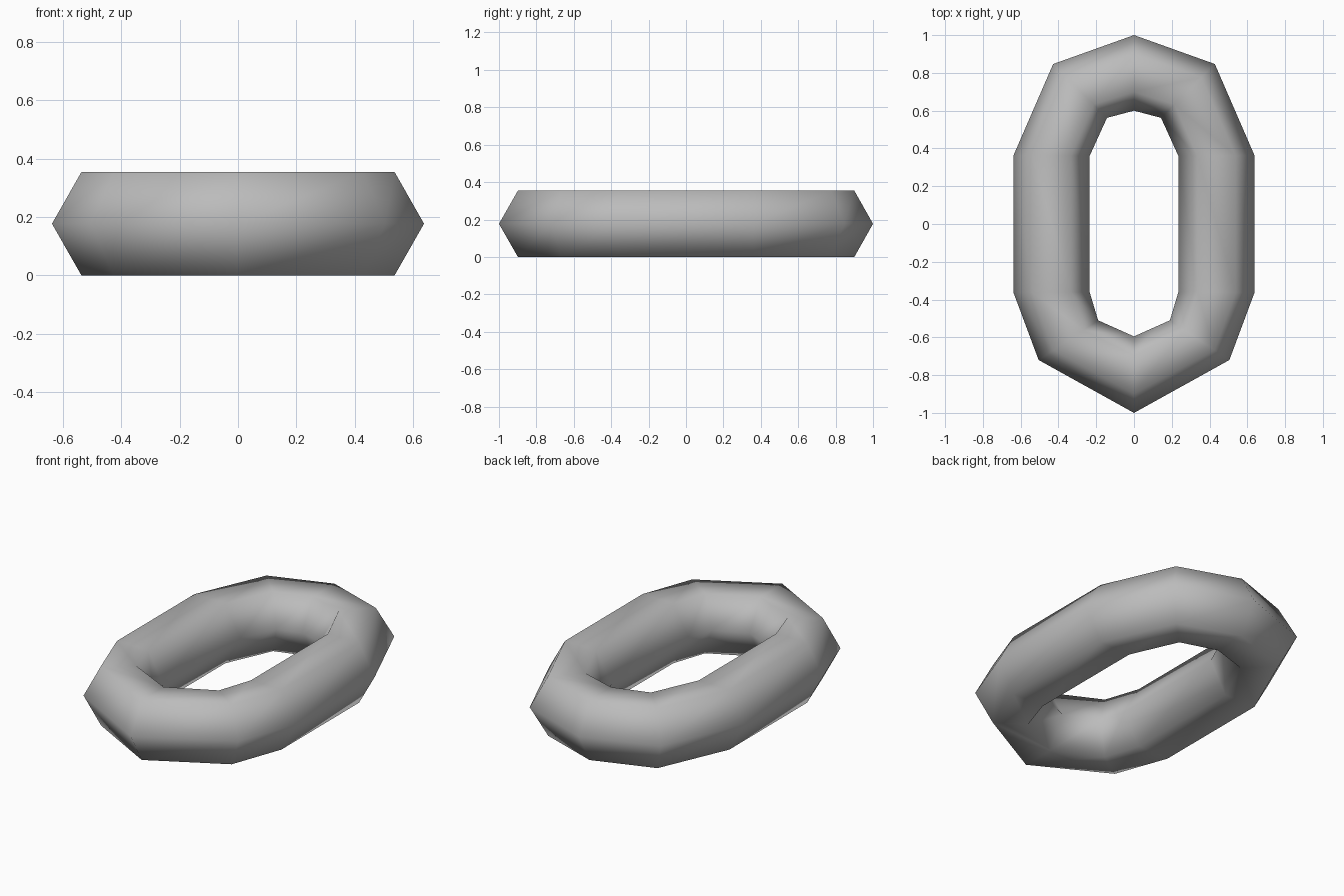
import bpy, bmesh
from mathutils import Vector

cube = bpy.data.objects.get("Cube")
if cube:
    bpy.data.objects.remove(cube, do_unlink=True)

# Plain grey metal
metal = bpy.data.materials.new("grey_metal")
metal.use_nodes = True
colour = (0.5, 0.5, 0.5, 1)
metal.diffuse_color = colour
metal.node_tree.nodes["Principled BSDF"].inputs["Base Color"].default_value = colour

# Inner and outer outline of one half of the link, back to front
inner = [(0, 0.6), (0.143, 0.562), (0.235, 0.36), (0.235, -0.36), (0.19, -0.51), (0, -0.595)]
outer = [(0, 1), (0.428, 0.847), (0.638, 0.363), (0.638, -0.363), (0.505, -0.72), (0, -1)]


def mirrored(points):
    half = [Vector((x, y, 0)) for x, y in points]
    return half + [Vector((-p.x, p.y, 0)) for p in half[-2:0:-1]]


# Six-sided section: share of the way from inner to outer, and height
radius = 0.177
section = [(0, radius), (0.25, 2 * radius), (0.75, 2 * radius),
           (1, radius), (0.75, 0), (0.25, 0)]

# Bridge the sections into a closed ring
bm = bmesh.new()
rings = []
for a, b in zip(mirrored(inner), mirrored(outer)):
    rings.append([bm.verts.new(a.lerp(b, t) + Vector((0, 0, z))) for t, z in section])
for i, ring in enumerate(rings):
    following = rings[(i + 1) % len(rings)]
    for j in range(len(section)):
        k = (j + 1) % len(section)
        bm.faces.new((ring[j], ring[k], following[k], following[j]))
bmesh.ops.recalc_face_normals(bm, faces=bm.faces)
for face in bm.faces:
    face.smooth = True

mesh = bpy.data.meshes.new("chain_link")
bm.to_mesh(mesh)
bm.free()
mesh.materials.append(metal)
link = bpy.data.objects.new("chain_link", mesh)
bpy.context.collection.objects.link(link)
